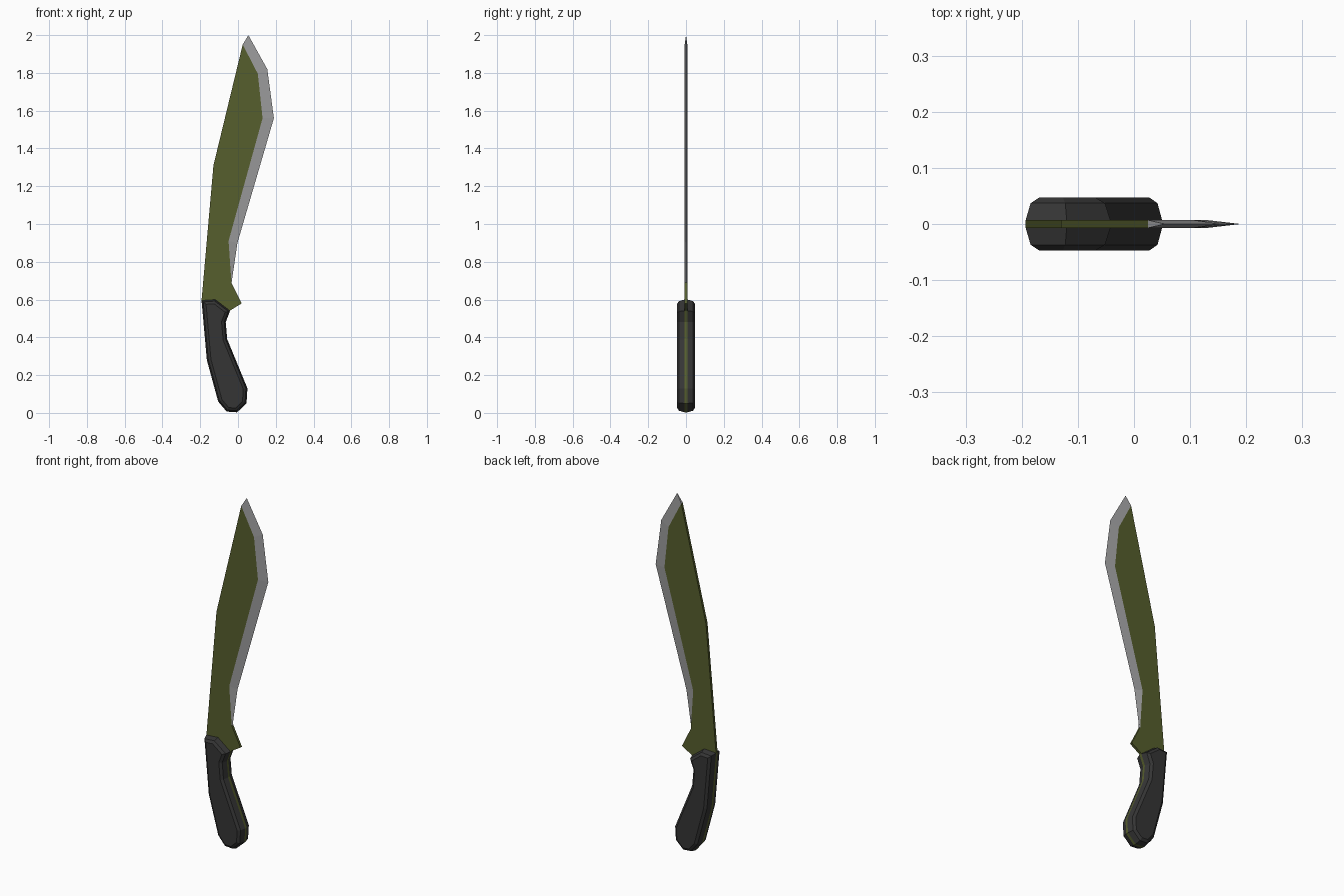
import bpy
import bmesh

cube = bpy.data.objects.get("Cube")
if cube:
    bpy.data.objects.remove(cube, do_unlink=True)

HALF = 0.007  # half thickness of the steel


def material(name, rgb):
    mat = bpy.data.materials.new(name)
    mat.use_nodes = True
    mat.diffuse_color = (*rgb, 1)
    mat.node_tree.nodes["Principled BSDF"].inputs["Base Color"].default_value = (*rgb, 1)
    return mat


def finish(bm, name, mats):
    bmesh.ops.recalc_face_normals(bm, faces=bm.faces[:])
    mesh = bpy.data.meshes.new(name)
    bm.to_mesh(mesh)
    bm.free()
    for mat in mats:
        mesh.materials.append(mat)
    obj = bpy.data.objects.new(name, mesh)
    bpy.context.collection.objects.link(obj)
    return obj


olive = material("olive coating", (0.093, 0.112, 0.026))
steel = material("bare steel", (0.34, 0.34, 0.345))
rubber = material("black grip", (0.036, 0.036, 0.036))

# Profiles in (x, z)
spine = [(-0.193, 0.595), (-0.13, 1.31)]
bevel_top = [(0.025, 1.95), (0.105, 1.795), (0.13, 1.56), (-0.05, 0.91), (-0.035, 0.69)]
cutting_edge = [(0.055, 2.0), (0.155, 1.82), (0.19, 1.56), (-0.003, 0.90), (-0.034, 0.69)]
guard = [(0.02, 0.58), (-0.037, 0.545)]
grip_front = [(-0.042, 0.54), (-0.065, 0.48), (-0.057, 0.39), (0.05, 0.13), (0.045, 0.05),
              (-0.005, 0.003), (-0.06, 0.007), (-0.105, 0.06), (-0.165, 0.28)]

# Blade with full tang: flat plate plus a wedge down to the cutting edge
bm = bmesh.new()
outline = spine + bevel_top + guard + grip_front
front = [bm.verts.new((x, -HALF, z)) for x, z in outline]
back = [bm.verts.new((x, HALF, z)) for x, z in outline]
edge = [bm.verts.new((x, 0, z)) for x, z in cutting_edge]
bm.faces.new(front)
bm.faces.new(back)
first = len(spine)
last = first + len(bevel_top) - 1
for i in range(len(outline)):
    j = (i + 1) % len(outline)
    if first <= i < last:
        a, b = edge[i - first], edge[i - first + 1]
        for side in (front, back):
            bm.faces.new((side[i], side[j], b, a)).material_index = 1
    else:
        bm.faces.new((front[i], front[j], back[j], back[i]))
# close both ends of the wedge
for i, v in ((first, edge[0]), (last, edge[-1])):
    bm.faces.new((front[i], back[i], v)).material_index = 1
finish(bm, "blade_and_tang", (olive, steel))

# Grip scales: outline stepped inward twice to give chamfered sides
grip = [spine[0], (-0.12, 0.60)] + grip_front
for name, side in (("front_grip_scale", -1), ("back_grip_scale", 1)):
    bm = bmesh.new()
    base = [bm.verts.new((x, side * HALF, z)) for x, z in grip]
    face = bm.faces.new(base)
    face.normal_update()
    for inset, depth in ((0.008, 0.037), (0.014, 0.047)):
        bmesh.ops.inset_region(bm, faces=[face], thickness=inset,
                               use_boundary=True, use_even_offset=True)
        for v in face.verts:
            v.co.y = side * depth
        bm.normal_update()
    bm.faces.new(base)
    finish(bm, name, (rubber,))
